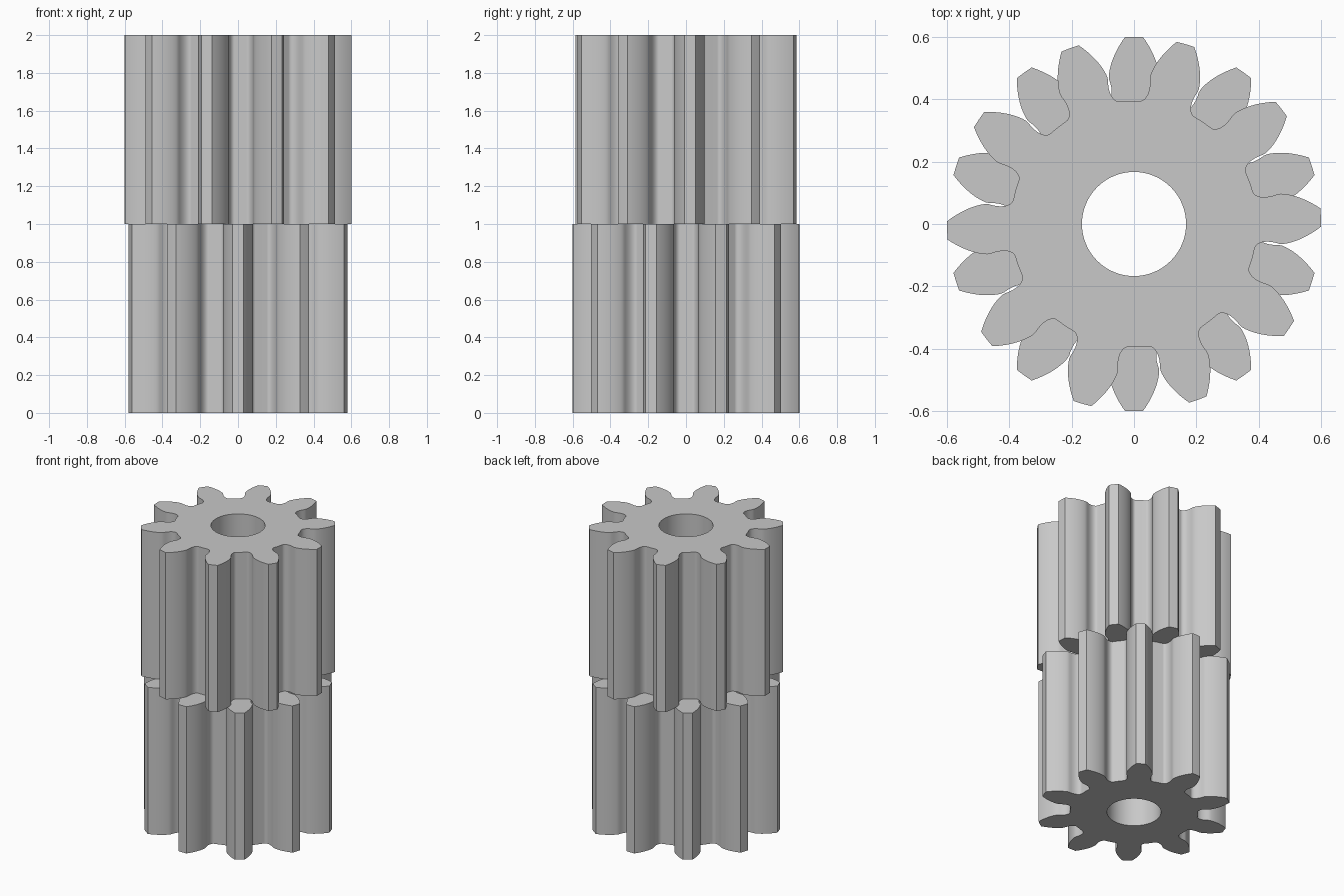
import bpy
import bmesh
from math import pi, sin, cos, tan, acos, atan, sqrt, radians

cube = bpy.data.objects.get("Cube")
if cube:
    bpy.data.objects.remove(cube, do_unlink=True)

TEETH = 10
PITCH_R = 0.5
TIP_R = 0.6
ROOT_R = 0.395
BORE_R = 0.167
PRESSURE = radians(20)
BASE_R = PITCH_R * cos(PRESSURE)
HALF_STEP = pi / TEETH

steel = bpy.data.materials.new("machined grey")
steel.use_nodes = True
grey = (0.58, 0.58, 0.58, 1)
steel.diffuse_color = grey
steel.node_tree.nodes["Principled BSDF"].inputs["Base Color"].default_value = grey


def gap_half_angle(r):
    """Half the angle of the gap between teeth: undercut root, then involute."""
    t = sqrt(max(r * r - ROOT_R ** 2, 0))
    corner = PITCH_R * HALF_STEP / 2 - (PITCH_R - ROOT_R) * tan(PRESSURE)
    undercut = atan(t / ROOT_R) - (t - corner) / PITCH_R
    if r < BASE_R:
        return undercut
    a = acos(BASE_R / r)
    involute = HALF_STEP / 2 - (tan(PRESSURE) - PRESSURE) + tan(a) - a
    return max(undercut, involute)


def gear_outline(turn):
    """Closed outline with gaps centred on turn, turn + one step, and so on."""
    root = [sqrt(ROOT_R ** 2 + (0.2547 * i / 10) ** 2) for i in range(11)]
    flank = [BASE_R + (TIP_R - BASE_R) * i / 12 for i in range(1, 13)]
    wall = [(r, gap_half_angle(r)) for r in root + flank]
    gap = [(r, -a) for r, a in reversed(wall)] + [(ROOT_R, 0)] + wall
    gap.append((TIP_R, HALF_STEP))  # middle of the tooth tip
    points = []
    for k in range(TEETH):
        centre = turn + 2 * HALF_STEP * k
        points += [(r * cos(centre + a), r * sin(centre + a)) for r, a in gap]
    return points


def make_gear(name, z, turn):
    bm = bmesh.new()
    bore = [(BORE_R * cos(2 * pi * i / 64), BORE_R * sin(2 * pi * i / 64))
            for i in range(64)]
    edges = []
    for loop in (gear_outline(turn), bore):
        verts = [bm.verts.new((x, y, z)) for x, y in loop]
        edges += [bm.edges.new((v, verts[i - 1])) for i, v in enumerate(verts)]
    bmesh.ops.triangle_fill(bm, edges=edges, use_beauty=True, normal=(0, 0, 1))
    # Raise the flat blank into a solid one unit tall
    raised = bmesh.ops.extrude_face_region(bm, geom=bm.faces[:], use_keep_orig=True)
    top = [g for g in raised["geom"] if isinstance(g, bmesh.types.BMVert)]
    bmesh.ops.translate(bm, verts=top, vec=(0, 0, 1))
    bmesh.ops.recalc_face_normals(bm, faces=bm.faces[:])
    mesh = bpy.data.meshes.new(name)
    bm.to_mesh(mesh)
    bm.free()
    mesh.materials.append(steel)
    obj = bpy.data.objects.new(name, mesh)
    bpy.context.collection.objects.link(obj)
    bpy.ops.object.select_all(action="DESELECT")
    obj.select_set(True)
    bpy.context.view_layer.objects.active = obj
    bpy.ops.object.shade_smooth_by_angle(angle=radians(25))


# Two stacked gears, the upper one turned against the lower
make_gear("lower_gear", 0, 0)
make_gear("upper_gear", 1, radians(20))
